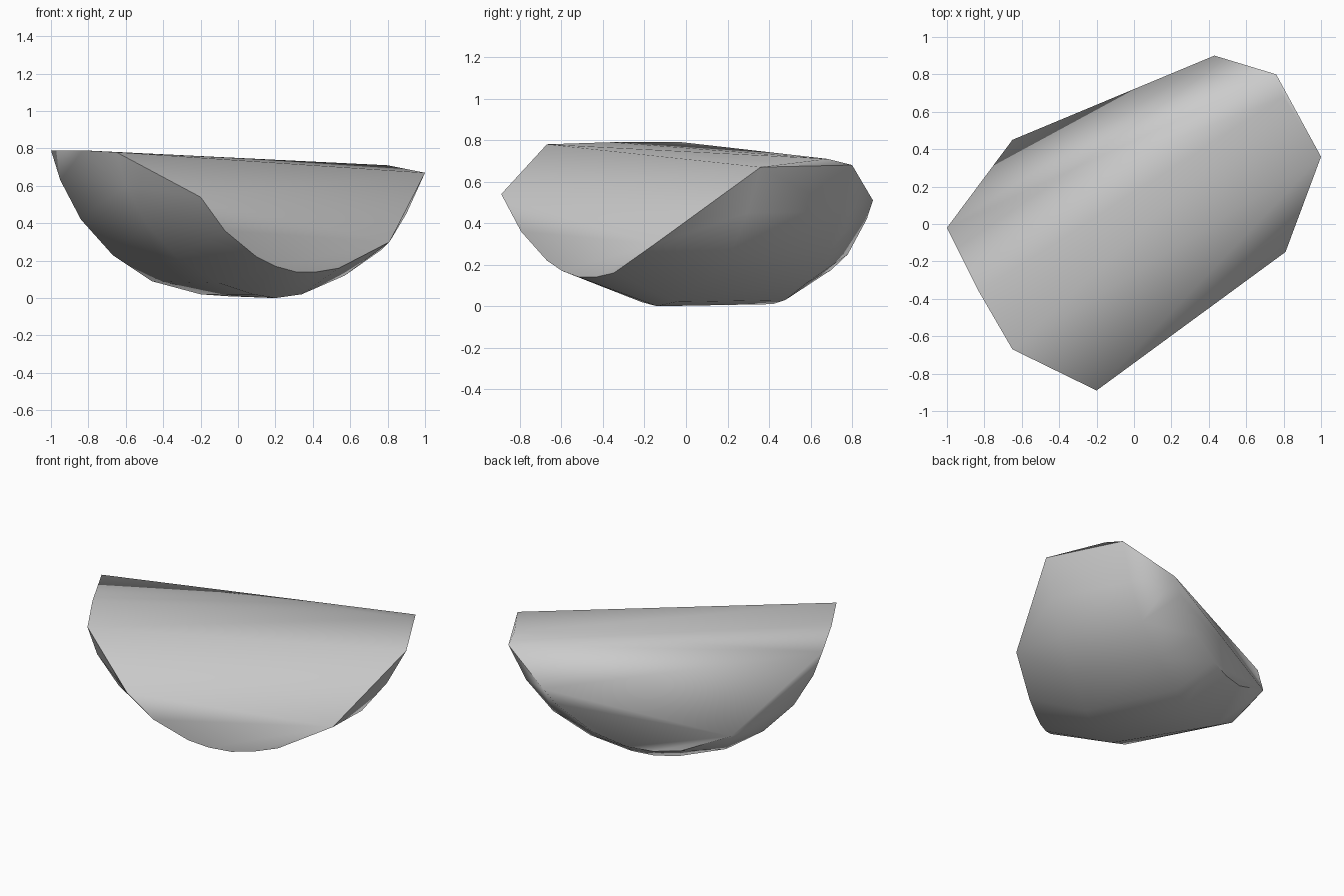
import bpy
import bmesh
import math

cube = bpy.data.objects.get("Cube")
if cube:
    bpy.data.objects.remove(cube)


def arc_in_plane(start, slope, profile):
    """Stand an (x, z) arc in the vertical plane through start with the given plan slope."""
    sx, sy = start
    return [(x, sy + slope * (x - sx), z) for x, z in profile]


# Four half-round cross-sections, from the front face to the back face
front_arc = arc_in_plane((-0.2, -0.89), 0.733, [
    (-0.2, 0.54), (-0.07, 0.36), (0.1, 0.22), (0.2, 0.17),
    (0.31, 0.14), (0.42, 0.14), (0.54, 0.16), (0.81, 0.30)])
front_middle_arc = arc_in_plane((-0.65, -0.67), 0.624, [
    (-0.65, 0.78), (-0.6, 0.60), (-0.49, 0.395), (-0.32, 0.21), (-0.1, 0.08),
    (0.08, 0.02), (0.2, 0), (0.34, 0.02), (0.57, 0.12), (0.77, 0.26),
    (0.9, 0.45), (1.0, 0.67)])
back_middle_arc = arc_in_plane((-1.0, -0.02), 0.466, [
    (-1.0, 0.79), (-0.95, 0.63), (-0.84, 0.42), (-0.67, 0.23), (-0.46, 0.09),
    (-0.2, 0.02), (-0.06, 0.01), (0.07, 0.03), (0.3, 0.115), (0.51, 0.26),
    (0.66, 0.455), (0.76, 0.68)])
back_arc = arc_in_plane((-0.65, 0.45), 0.417, [
    (-0.65, 0.31), (-0.36, 0.18), (-0.2, 0.16), (-0.05, 0.175),
    (0.14, 0.25), (0.36, 0.42), (0.43, 0.51)])

# Slight swell at both ends of the flat top
top_ends = [(-0.83, -0.36, 0.79), (0.8, 0.68, 0.71)]

# Skin the sections into one convex chunk
bm = bmesh.new()
for co in front_arc + front_middle_arc + back_middle_arc + back_arc + top_ends:
    bm.verts.new(co)
hull = bmesh.ops.convex_hull(bm, input=bm.verts[:])
loose = [v for v in bm.verts if not v.link_faces]
bmesh.ops.delete(bm, geom=loose, context="VERTS")
bmesh.ops.dissolve_limit(bm, angle_limit=math.radians(1.5),
                         verts=bm.verts[:], edges=bm.edges[:])
bmesh.ops.recalc_face_normals(bm, faces=bm.faces[:])
mesh = bpy.data.meshes.new("half_round_chunk")
bm.to_mesh(mesh)
bm.free()
chunk = bpy.data.objects.new("half_round_chunk", mesh)
bpy.context.scene.collection.objects.link(chunk)

# Plain grey surface
grey = bpy.data.materials.new("light_grey")
grey.use_nodes = True
colour = (0.6, 0.6, 0.6, 1.0)
grey.diffuse_color = colour
grey.node_tree.nodes["Principled BSDF"].inputs["Base Color"].default_value = colour
mesh.materials.append(grey)

# Rounded shading with crisp rims
bpy.ops.object.select_all(action="DESELECT")
chunk.select_set(True)
bpy.context.view_layer.objects.active = chunk
bpy.ops.object.shade_smooth_by_angle(angle=math.radians(58))
